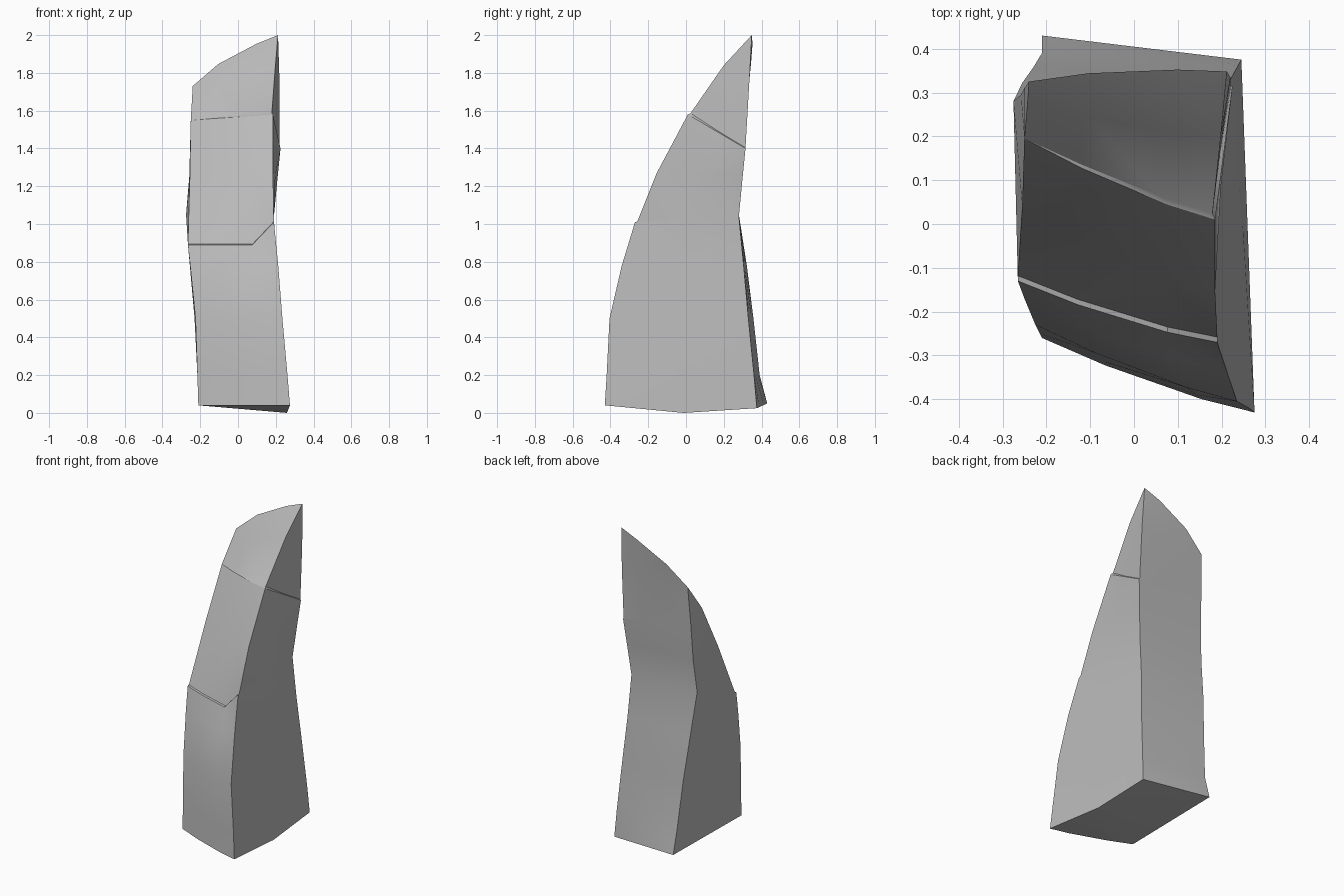
import bpy
import bmesh
import math
from mathutils import Vector

default_cube = bpy.data.objects.get("Cube")
if default_cube:
    bpy.data.objects.remove(default_cube, do_unlink=True)

# The four long edges of the stone, from foot to ridge
front_left = [(.275, -.43, .04), (.262, -.42, .2), (.235, -.405, .5), (.213, -.34, .78),
              (.19, -.27, 1.01), (.185, -.155, 1.27), (.185, .01, 1.58), (.198, .2, 1.84), (.212, .348, 2)]
front_right = [(-.21, -.26, .04), (-.215, -.25, .2), (-.225, -.23, .5), (-.25, -.17, .75),
               (-.265, -.13, .89), (-.255, .04, 1.25), (-.25, .195, 1.55), (-.243, .28, 1.67), (-.24, .325, 1.73)]
back_left = [(.245, .375, .025), (.237, .36, .2), (.22, .33, .5), (.2, .305, .78),
             (.19, .28, 1.04), (.21, .3, 1.25), (.225, .315, 1.4), (.22, .335, 1.75), (.212, .348, 2)]
back_right = [(-.21, .43, .05), (-.21, .39, .2), (-.23, .357, .5), (-.255, .322, .78),
              (-.275, .28, 1.05), (-.258, .295, 1.25), (-.25, .31, 1.5), (-.243, .32, 1.65), (-.24, .325, 1.73)]

FOOT, LOW_LEDGE, HIGH_LEDGE, RIDGE = 0, 4, 6, 8
MIDDLES = (.3, .75)


def build_ring(level):
    """One loop of points around the stone, starting at the front right edge."""
    fl, fr, bl, br = (Vector(edge[level]) for edge in (front_left, front_right, back_left, back_right))
    front = [fr.lerp(fl, t) for t in MIDDLES]
    back = [br.lerp(bl, t) for t in MIDDLES]
    side = fl.lerp(bl, .52)
    if level == RIDGE:
        # Both faces meet along an arched crest
        for face in (front, back):
            face[0] += Vector((0, .012, .036))
            face[1] += Vector((0, .01, .022))
    else:
        for point in front:
            point.y -= .012
    if level == LOW_LEDGE:
        front[0].z = fr.z
        front[1].z = fr.z
    if level == FOOT:
        side.z = 0
    return [fr, *front, fl, side, bl, *reversed(back), br]


def step_back(ring, offsets):
    """Copy of a ring whose first points are set back to form a ledge."""
    stepped = [point.copy() for point in ring]
    for point, offset in zip(stepped, offsets):
        point += Vector(offset)
    return stepped


# Stack the rings, doubling those that carry a ledge
rings = []
for level in range(len(front_left)):
    ring = build_ring(level)
    rings.append(ring)
    if level == LOW_LEDGE:
        rings.append(step_back(ring, [(0, .012, .003)] * 4))
    elif level == HIGH_LEDGE:
        inward = (-.006, .014, .006)
        rings.append(step_back(ring, [(0, 0, 0), (0, .008, .003), inward, inward,
                                      (-.008, 0, .006), (-.004, 0, .004)]))

# Skin the rings and weld coincident points
bm = bmesh.new()
loops = [[bm.verts.new(point) for point in ring] for ring in rings]
for lower, upper in zip(loops, loops[1:]):
    for i in range(len(lower)):
        j = (i + 1) % len(lower)
        bm.faces.new((lower[i], lower[j], upper[j], upper[i]))
bm.faces.new(list(reversed(loops[0])))
bmesh.ops.remove_doubles(bm, verts=bm.verts, dist=.0005)
bmesh.ops.triangulate(bm, faces=bm.faces)
bmesh.ops.recalc_face_normals(bm, faces=bm.faces)

mesh = bpy.data.meshes.new("standing_stone")
bm.to_mesh(mesh)
bm.free()
stone = bpy.data.objects.new("standing_stone", mesh)
bpy.context.collection.objects.link(stone)

# Plain stone grey
grey = bpy.data.materials.new("stone_grey")
grey.use_nodes = True
grey.diffuse_color = (.5, .5, .5, 1)
grey.node_tree.nodes["Principled BSDF"].inputs["Base Color"].default_value = grey.diffuse_color
mesh.materials.append(grey)

# Soft faces, crisp edges
bpy.context.view_layer.objects.active = stone
stone.select_set(True)
bpy.ops.object.shade_smooth_by_angle(angle=math.radians(30))
